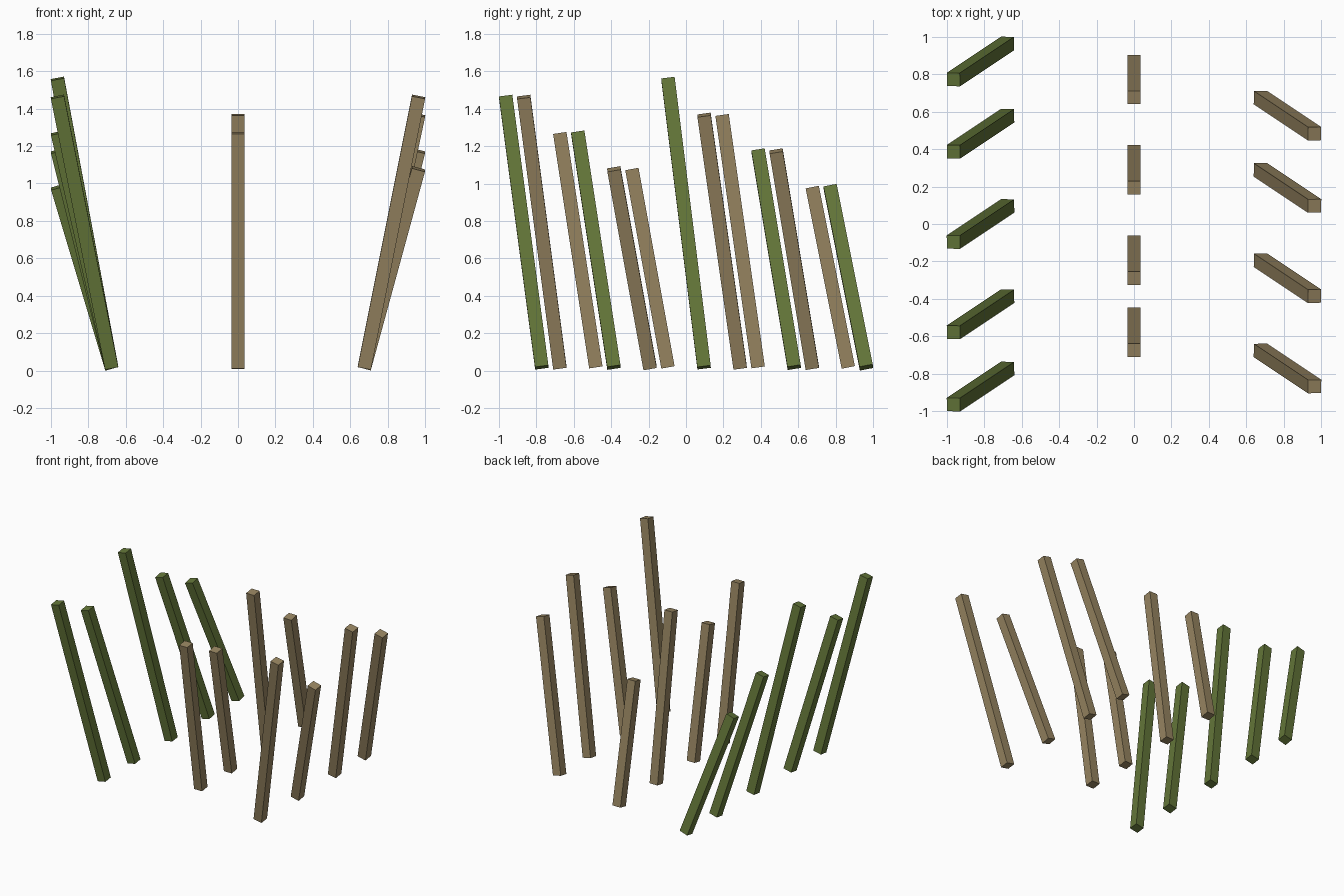
import bpy
import bmesh
from mathutils import Vector, Matrix

cube = bpy.data.objects.get("Cube")
if cube:
    bpy.data.objects.remove(cube, do_unlink=True)

U = 0.0964        # layout spacing
WIDTH = 0.072     # post thickness
BASE = 0.017      # centre height of the lower end


def make_material(name, color):
    mat = bpy.data.materials.new(name)
    mat.use_nodes = True
    mat.diffuse_color = color
    mat.node_tree.nodes["Principled BSDF"].inputs["Base Color"].default_value = color
    return mat


green = make_material("olive green", (0.125, 0.18, 0.04, 1))
brown = make_material("tan wood", (0.305, 0.231, 0.118, 1))


def add_post(name, foot, head, mat):
    """Square post running from foot to head, ends cut square to its axis."""
    axis = head - foot
    turn = Vector((0, 0, 1)).rotation_difference(axis).to_matrix().to_4x4()
    size = Matrix.Diagonal((WIDTH, WIDTH, axis.length, 1))
    bm = bmesh.new()
    bmesh.ops.create_cube(bm, size=1, matrix=turn @ size)
    mesh = bpy.data.meshes.new(name)
    bm.to_mesh(mesh)
    bm.free()
    mesh.materials.append(mat)
    post = bpy.data.objects.new(name, mesh)
    post.location = (foot + head) / 2
    bpy.context.collection.objects.link(post)


# Each row: foot x, head x, colour, then (foot y, height) of every post
rows = {
    "right_post": (-7, -10, green, [(-8, 15), (-4, 13), (1, 16), (6, 12), (10, 10)]),
    "middle_post": (0, 0, brown, [(-5, 13), (-1, 11), (4, 14), (9, 10)]),
    "left_post": (7, 10, brown, [(-7, 15), (-2, 11), (3, 14), (7, 12)]),
}
lift = Vector((0, 0, BASE))
for name, (foot_x, head_x, mat, posts) in rows.items():
    for i, (y, height) in enumerate(posts, 1):
        foot = Vector((foot_x, y, 0)) * U + lift
        head = Vector((head_x, y - 2, height)) * U + lift
        add_post(f"{name}_{i}", foot, head, mat)
